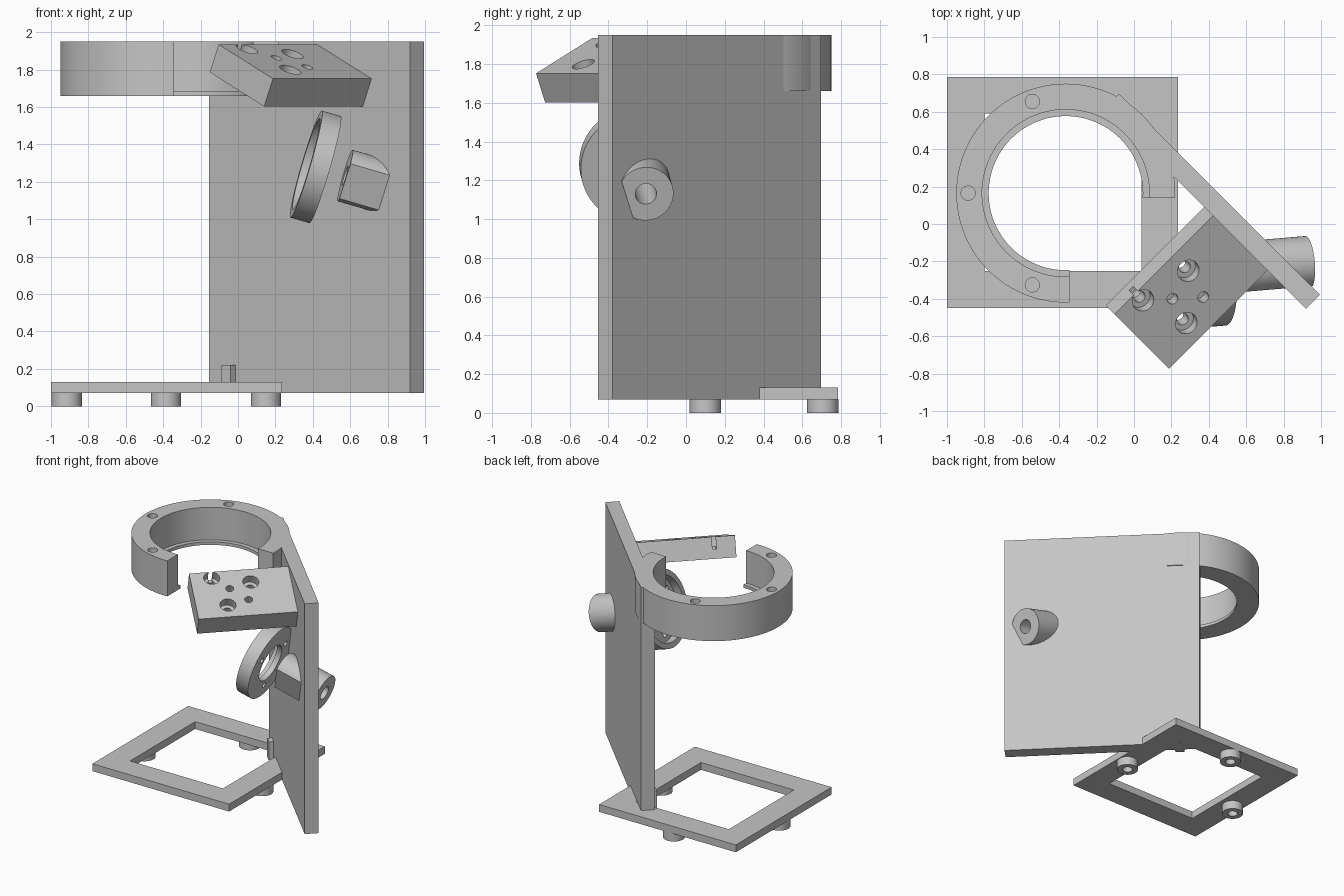
import bpy, bmesh
from math import radians, cos, sin
from mathutils import Matrix, Vector

cube = bpy.data.objects.get("Cube")
if cube:
    bpy.data.objects.remove(cube)

grey = bpy.data.materials.new("light_grey")
grey.use_nodes = True
colour = (0.56, 0.56, 0.56, 1)
grey.diffuse_color = colour
grey.node_tree.nodes["Principled BSDF"].inputs["Base Color"].default_value = colour


def finish(name, bm):
    mesh = bpy.data.meshes.new(name)
    bm.to_mesh(mesh)
    bm.free()
    mesh.materials.append(grey)
    obj = bpy.data.objects.new(name, mesh)
    bpy.context.collection.objects.link(obj)
    return obj


def box(name, low, high, frame=Matrix()):
    low, high = Vector(low), Vector(high)
    bm = bmesh.new()
    place = frame @ Matrix.Translation((low + high) / 2) @ Matrix.Diagonal((high - low).to_4d())
    bmesh.ops.create_cube(bm, size=1, matrix=place)
    return finish(name, bm)


def rod(name, radius, start, end, frame=Matrix(), sides=64):
    start, end = Vector(start), Vector(end)
    axis = end - start
    turn = axis.to_track_quat('Z', 'Y').to_matrix().to_4x4()
    bm = bmesh.new()
    bmesh.ops.create_cone(bm, cap_ends=True, segments=sides, radius1=radius, radius2=radius,
                          depth=axis.length,
                          matrix=frame @ Matrix.Translation((start + end) / 2) @ turn)
    return finish(name, bm)


def cut(obj, *cutters):
    """Subtract each cutter, then drop it."""
    for cutter in cutters:
        cutter.hide_render = True
        mod = obj.modifiers.new("cut", 'BOOLEAN')
        mod.operation = 'DIFFERENCE'
        mod.solver = 'EXACT'
        mod.object = cutter
        with bpy.context.temp_override(object=obj, active_object=obj):
            bpy.ops.object.modifier_apply(modifier=mod.name)
        bpy.data.objects.remove(cutter)
    return obj


parts = []

# Base frame with a square opening
base = box("base_frame", (-1, -0.45, 0.07), (0.235, 0.785, 0.13))
parts.append(cut(base, box("c", (-0.8, -0.25, 0), (0.04, 0.59, 0.3))))

# Three hollow feet
for name, x, y in (("right", -0.915, 0.1), ("back", -0.385, 0.705), ("left", 0.15, 0.1)):
    foot = rod(name + "_foot", 0.081, (x, y, 0), (x, y, 0.071))
    parts.append(cut(foot, rod("c", 0.038, (x, y, -0.1), (x, y, 0.06))))

# Common optical axis of the lens mount and tube
axis = Vector((0.955, 0.08, -0.28)).normalized()
optics = Matrix.Translation((0.415, -0.25, 1.28)) @ axis.to_track_quat('Z', 'Y').to_matrix().to_4x4()

# Upright diagonal panel with its small foot peg
diagonal = Matrix.Rotation(radians(-45), 4, 'Z')
upright = Matrix.Translation((0.42, 0.121, 0)) @ diagonal
panel = box("upright_panel", (-0.76, -0.0525, 0.07), (0.76, 0.0525, 1.95), upright)
parts.append(cut(panel, rod("c", 0.055, (0, 0, 0.1), (0, 0, 0.8), optics, 32)))
parts.append(box("panel_peg", (-0.63, -0.09, 0.07), (-0.56, -0.05, 0.22), upright))

# Open clamp ring with a lower lip, one quarter removed
cx, cy = -0.365, 0.165
ring = rod("clamp_ring", 0.585, (cx, cy, 1.66), (cx, cy, 1.95), sides=128)
cut(ring,
    rod("c", 0.447, (cx, cy, 1.685), (cx, cy, 2.1), sides=128),
    rod("c", 0.412, (cx, cy, 1.5), (cx, cy, 2.1), sides=128),
    box("c", (-0.345, -0.6, 1.5), (0.5, 0.14, 2.1)))
for angle in (110, 180, 250):
    x, y = cx + 0.522 * cos(radians(angle)), cy + 0.522 * sin(radians(angle))
    cut(ring, rod("c", 0.038, (x, y, 1.85), (x, y, 2.1), sides=32))
parts.append(ring)

# Sloping mounting plate with counterbored holes and a slot
slope = Matrix.Translation((0.305, -0.365, 1.843)) @ diagonal @ Matrix.Rotation(radians(24), 4, 'Y')
plate = box("mounting_plate", (-0.225, -0.3725, -0.163), (0.225, 0.3725, 0), slope)
for x, y in ((-0.1, 0.071), (0.108, -0.134), (-0.165, -0.212)):
    cut(plate,
        rod("c", 0.06, (x, y, -0.07), (x, y, 0.1), slope, 32),
        rod("c", 0.032, (x, y, -0.3), (x, y, 0.1), slope, 32))
for x, y in ((-0.05, -0.095), (0.07, 0.028)):
    cut(plate, rod("c", 0.03, (x, y, -0.08), (x, y, 0.1), slope, 32))
cut(plate, box("c", (-0.3, -0.227, -0.09), (-0.165, -0.197, 0.1), slope))
parts.append(plate)

# Lens mount: recessed disc with a central opening and screw holes
mount = rod("lens_mount", 0.298, (0, 0, -0.053), (0, 0, 0.053), optics, 96)
cut(mount,
    rod("c", 0.255, (0, 0, -0.2), (0, 0, 0.01), optics, 96),
    rod("c", 0.15, (0, 0, -0.2), (0, 0, 0.2), optics))
for angle in (30, 150, 270):
    x, y = 0.2 * cos(radians(angle)), 0.2 * sin(radians(angle))
    cut(mount, rod("c", 0.022, (x, y, -0.2), (x, y, 0.2), optics, 24))
parts.append(mount)

# Tube through the panel, bored and flattened on its front side
tube = rod("optical_tube", 0.143, (0, 0, 0.165), (0, 0, 0.535), optics)
local = optics.to_3x3().inverted() @ Vector((0, -0.95, -0.3))
local.z = 0
flat = optics @ local.to_track_quat('X', 'Z').to_matrix().to_4x4()
side = (flat.to_3x3().inverted() @ axis).normalized()
bm = bmesh.new()
bm.from_mesh(tube.data)
normal = (optics.to_3x3() @ local).normalized()
cutoff = bmesh.ops.bisect_plane(bm, geom=bm.verts[:] + bm.edges[:] + bm.faces[:],
                                plane_co=optics.translation + normal * 0.1,
                                plane_no=normal, clear_outer=True)
rim = [e for e in cutoff["geom_cut"] if isinstance(e, bmesh.types.BMEdge)]
bmesh.ops.holes_fill(bm, edges=rim)
bmesh.ops.recalc_face_normals(bm, faces=bm.faces[:])
bm.to_mesh(tube.data)
bm.free()
parts.append(cut(tube, rod("c", 0.055, (0, 0, 0.1), (0, 0, 0.8), optics, 32)))

# Smooth curved walls while keeping edges sharp
bpy.ops.object.select_all(action='DESELECT')
for part in parts:
    part.select_set(True)
bpy.context.view_layer.objects.active = parts[0]
bpy.ops.object.shade_smooth_by_angle(angle=radians(30))
